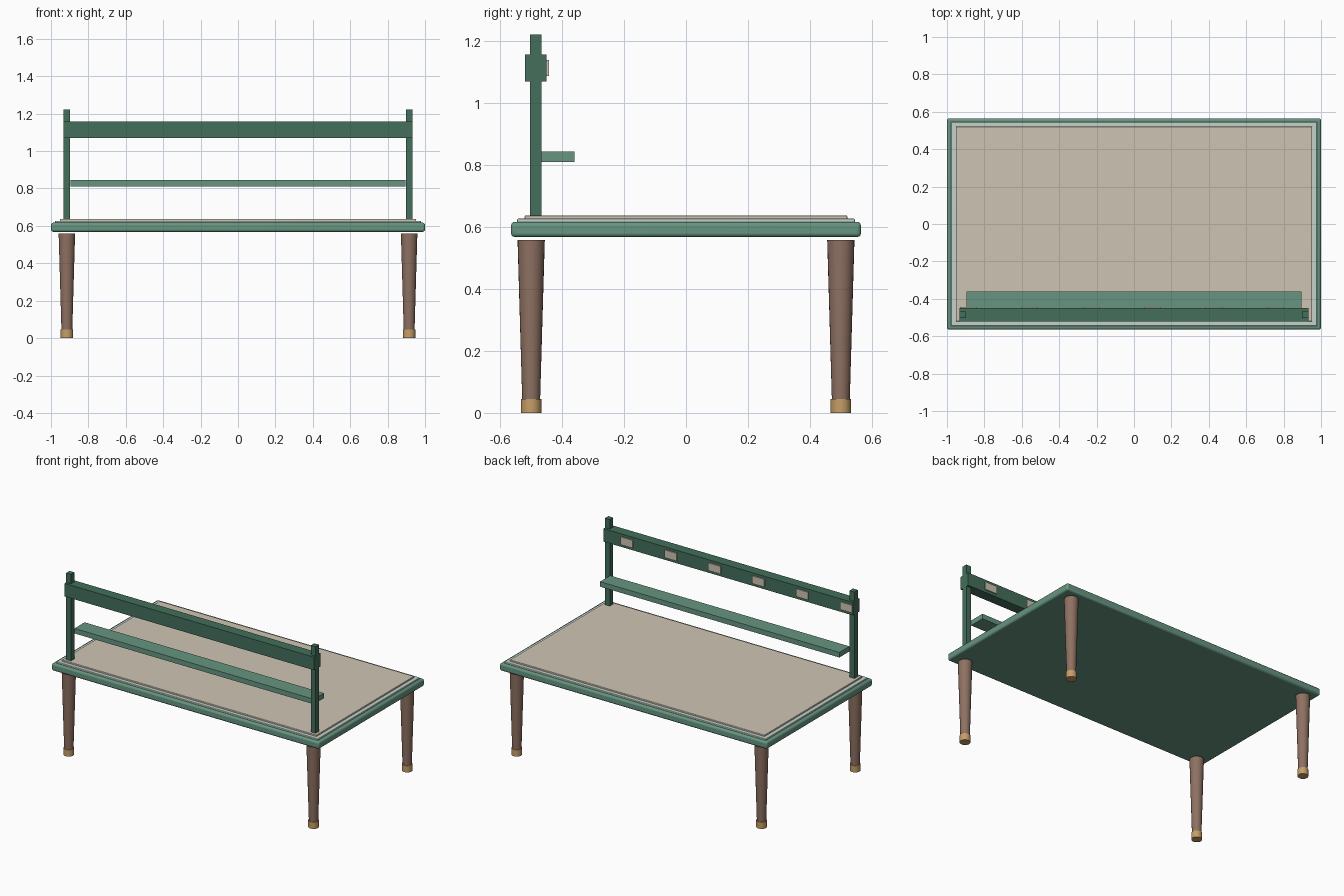
import bpy
import math

if "Cube" in bpy.data.objects:
    bpy.data.objects.remove(bpy.data.objects["Cube"])


def material(name, rgb):
    """Flat material from 0-255 display values, stored as linear."""
    m = bpy.data.materials.new(name)
    lin = [((c / 255 + 0.055) / 1.055) ** 2.4 for c in rgb]
    m.diffuse_color = (*lin, 1)
    m.use_nodes = True
    m.node_tree.nodes["Principled BSDF"].inputs["Base Color"].default_value = m.diffuse_color
    return m


DARK_GREEN = material("dark green", (67, 110, 91))
GREEN = material("sage green", (103, 149, 129))
PALE = material("pale green", (196, 211, 203))
BEIGE = material("beige", (206, 197, 180))
BROWN = material("brown wood", (142, 113, 98))
BRASS = material("brass", (198, 158, 104))


def box(name, mat, x, y, z, bevel=0.0):
    """Box from (min, max) ranges, with optional rounded edges."""
    bpy.ops.mesh.primitive_cube_add(size=1)
    ob = bpy.context.object
    ob.name = name
    for v in ob.data.vertices:
        v.co = [(a + b) / 2 + c * (b - a) for c, (a, b) in zip(v.co, (x, y, z))]
    ob.data.materials.append(mat)
    if bevel:
        mod = ob.modifiers.new("rounding", "BEVEL")
        mod.width = bevel
        mod.segments = 3
        bpy.ops.object.shade_smooth_by_angle(angle=math.radians(35))
    return ob


def taper(name, mat, x, y, z, r_bottom, r_top):
    """Upright round part between two heights."""
    bpy.ops.mesh.primitive_cone_add(
        vertices=24, radius1=r_bottom, radius2=r_top, depth=z[1] - z[0],
        location=(x, y, (z[0] + z[1]) / 2))
    ob = bpy.context.object
    ob.name = name
    ob.data.materials.append(mat)
    bpy.ops.object.shade_smooth_by_angle(angle=math.radians(35))


# Table top: rounded slab, pale border and beige surface
box("table_slab", GREEN, (-1, 1), (-0.565, 0.565), (0.568, 0.617), 0.012)
box("top_border", PALE, (-0.978, 0.978), (-0.545, 0.545), (0.61, 0.627), 0.003)
box("top_surface", BEIGE, (-0.952, 0.952), (-0.521, 0.521), (0.62, 0.637), 0.003)

# Tapered legs with brass feet
for sx in (-1, 1):
    for sy in (-1, 1):
        taper("leg", BROWN, sx * 0.915, sy * 0.5, (0.045, 0.558), 0.029, 0.044)
        taper("foot_cap", BRASS, sx * 0.915, sy * 0.5, (0, 0.045), 0.033, 0.033)

# Upright posts
for sx in (-1, 1):
    box("post", DARK_GREEN, (sx * 0.915 - 0.018, sx * 0.915 + 0.018),
        (-0.503, -0.467), (0.63, 1.222))

# Rail and shelf
box("top_rail", DARK_GREEN, (-0.933, 0.933), (-0.52, -0.45), (1.07, 1.158))
box("shelf", GREEN, (-0.895, 0.895), (-0.468, -0.36), (0.81, 0.844))

# Small plates along the inner face of the rail
for i in range(6):
    cx = -0.885 + i * 0.328
    box("rail_plate", BEIGE, (cx - 0.045, cx + 0.045),
        (-0.451, -0.443), (1.088, 1.14))
